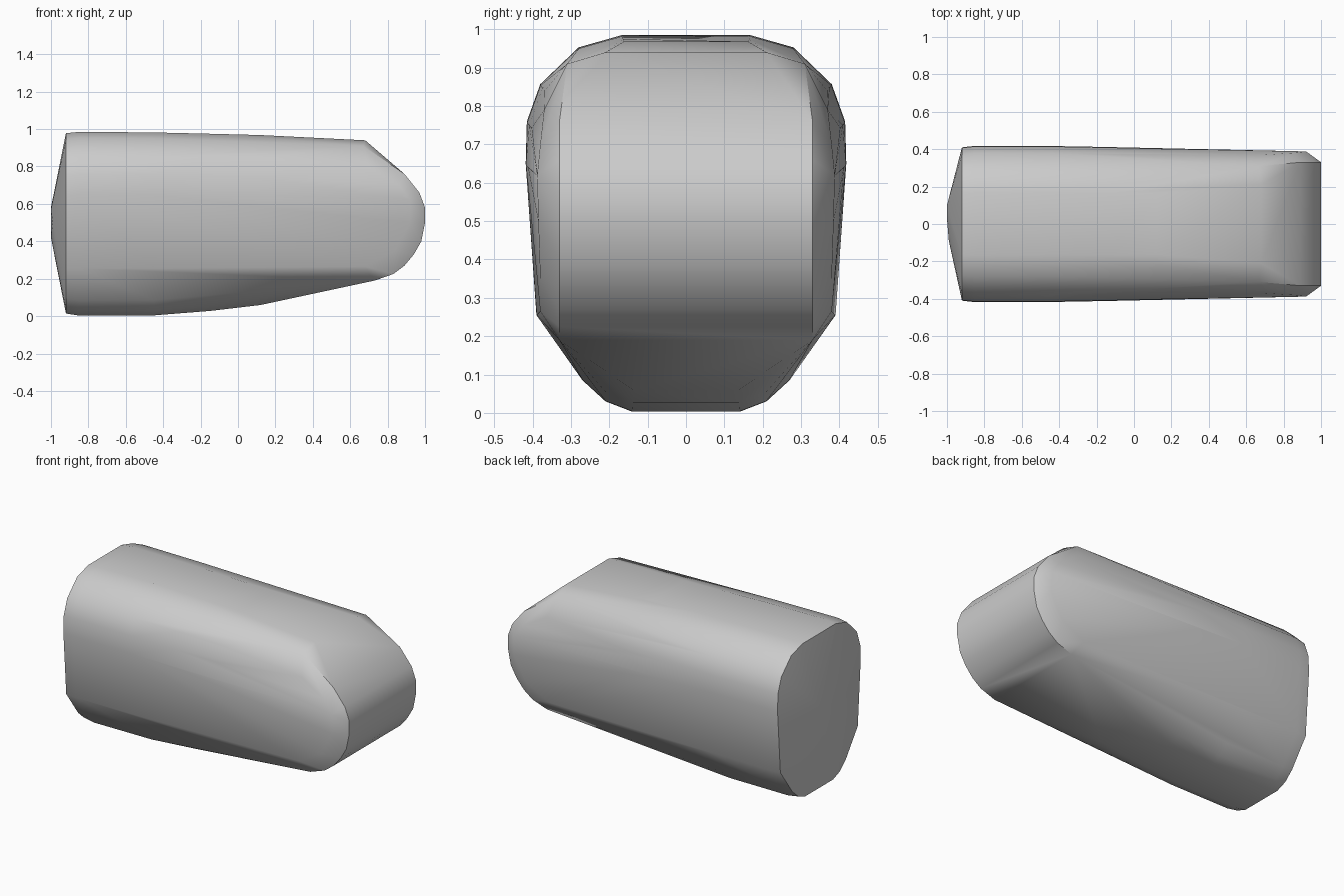
import bpy, bmesh, math

cube = bpy.data.objects.get("Cube")
if cube:
    bpy.data.objects.remove(cube, do_unlink=True)

# Half cross-section of the body (y, z), top to bottom
PROFILE = [(.167, .985), (.28, .953), (.38, .857), (.415, .76), (.418, .65),
           (.39, .255), (.27, .085), (.21, .03), (.14, .003)]

# Stations along the body: x, width scale, roof height, floor height
STATIONS = [(-.92, .98, .978, .014), (-.85, 1, .985, .003), (-.45, .998, .982, .004),
            (-.15, .985, .975, .028), (.12, .97, .968, .06)]

# Side outline of the nose (x, z), roof edge to underside
NOSE = [(.89, .76), (.97, .66), (1, .58), (1, .5), (.98, .4), (.94, .33),
        (.89, .27), (.83, .225), (.73, .19)]

# Flat cheeks of the nose (x, y, z)
CHEEKS = [(.68, .21, .94), (.67, .31, .91), (.7, .37, .79), (.86, .38, .7), (.92, .388, .62),
          (.92, .385, .5), (.84, .38, .35), (.68, .38, .265)]

points = []


def add_pair(x, y, z):
    points.extend([(x, y, z), (x, -y, z)])


for x, width, roof, floor in STATIONS:
    for y, z in PROFILE:
        if z > .5:
            z += roof - .985
        else:
            z += max(0, floor - .003) * (1 - z / .26)
        add_pair(x, y * width, z)
for x, z in NOSE:
    add_pair(x, .33, z)
for cheek in CHEEKS:
    add_pair(*cheek)

# Shallow domed rear end
points += [(-1, .07, .42), (-1, .1, .58), (-1, .03, .57), (-.99, -.09, .5)]

# Wrap the points in one convex skin
bm = bmesh.new()
for p in points:
    bm.verts.new(p)
hull = bmesh.ops.convex_hull(bm, input=bm.verts)
loose = {v for v in hull["geom_interior"] + hull["geom_unused"]
         if isinstance(v, bmesh.types.BMVert)}
bmesh.ops.delete(bm, geom=list(loose), context='VERTS')
bmesh.ops.dissolve_limit(bm, angle_limit=math.radians(1), verts=bm.verts, edges=bm.edges)
bmesh.ops.recalc_face_normals(bm, faces=bm.faces)
mesh = bpy.data.meshes.new("rounded_block")
bm.to_mesh(mesh)
bm.free()

block = bpy.data.objects.new("rounded_block", mesh)
bpy.context.collection.objects.link(block)

# Plain grey surface
grey = bpy.data.materials.new("light grey")
grey.use_nodes = True
colour = (.6, .6, .6, 1)
grey.diffuse_color = colour
grey.node_tree.nodes["Principled BSDF"].inputs["Base Color"].default_value = colour
mesh.materials.append(grey)

bpy.ops.object.select_all(action='DESELECT')
block.select_set(True)
bpy.context.view_layer.objects.active = block
bpy.ops.object.shade_smooth_by_angle(angle=math.radians(36))
